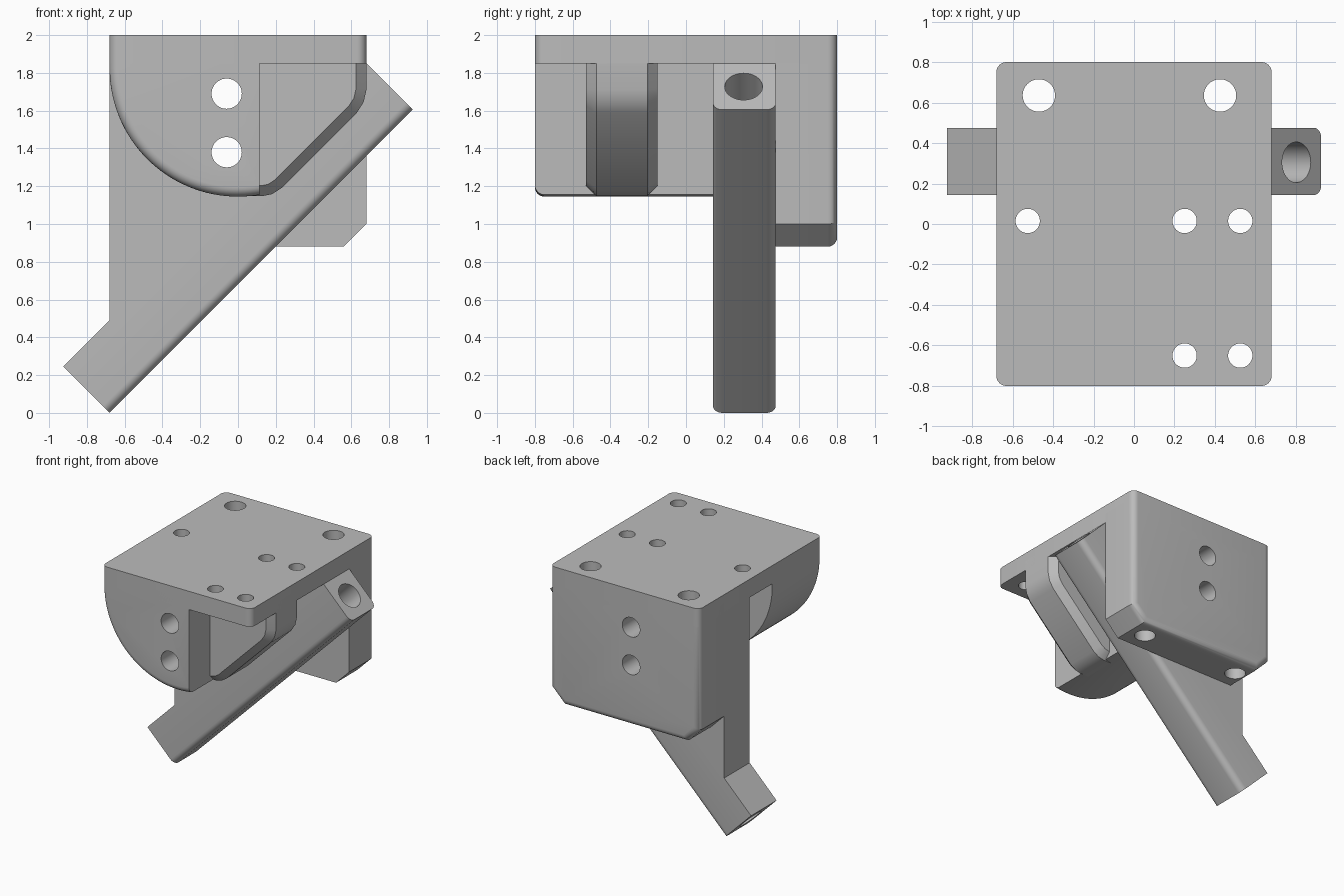
import bpy, bmesh
from math import sin, cos, pi, radians
from mathutils import Vector

cube = bpy.data.objects.get("Cube")
if cube:
    bpy.data.objects.remove(cube)

grey = bpy.data.materials.new("plain grey")
grey.use_nodes = True
tone = (0.5, 0.5, 0.5, 1)
grey.diffuse_color = tone
grey.node_tree.nodes["Principled BSDF"].inputs["Base Color"].default_value = tone

ROUND = 0.05
CUT_X = 0.115          # side face of the cheek and web
UNDER = 1.85           # underside of the top plate
TUCK = 1.93            # parts reach up into the plate


def finish(name, bm):
    bmesh.ops.recalc_face_normals(bm, faces=bm.faces)
    mesh = bpy.data.meshes.new(name)
    bm.to_mesh(mesh)
    bm.free()
    mesh.materials.append(grey)
    ob = bpy.data.objects.new(name, mesh)
    bpy.context.collection.objects.link(ob)
    return ob


def prism(name, points, start, depth, rule=None, width=ROUND, segments=6, slices=()):
    """Extrude an x-z outline along y, bevel chosen edges, slice it at planes of x."""
    bm = bmesh.new()
    face = bm.faces.new([bm.verts.new((x, start, z)) for x, z in points])
    out = bmesh.ops.extrude_face_region(bm, geom=[face])
    moved = [v for v in out["geom"] if isinstance(v, bmesh.types.BMVert)]
    bmesh.ops.translate(bm, verts=moved, vec=(0, depth, 0))
    bmesh.ops.recalc_face_normals(bm, faces=bm.faces)
    if rule:
        edges = [e for e in bm.edges if rule(e.verts[0].co, e.verts[1].co)]
        bmesh.ops.bevel(bm, geom=edges, offset=width, segments=segments,
                        profile=0.5, affect='EDGES')
    for x, side in slices:
        cut = bmesh.ops.bisect_plane(bm, geom=bm.verts[:] + bm.edges[:] + bm.faces[:],
                                     plane_co=(x, 0, 0), plane_no=(side, 0, 0),
                                     clear_outer=True)
        rim = [e for e in cut["geom_cut"] if isinstance(e, bmesh.types.BMEdge)]
        bmesh.ops.holes_fill(bm, edges=rim, sides=0)
    return finish(name, bm)


def drill(name, center, axis, radius, length):
    """Hidden round cutter."""
    bm = bmesh.new()
    turn = Vector((0, 0, 1)).rotation_difference(Vector(axis)).to_matrix().to_4x4()
    turn.translation = center
    bmesh.ops.create_cone(bm, cap_ends=True, segments=48, radius1=radius,
                          radius2=radius, depth=length, matrix=turn)
    ob = finish(name, bm)
    ob.hide_render = True
    ob.hide_viewport = True
    ob.display_type = 'WIRE'
    return ob


def cut(ob, cutters):
    for c in cutters:
        mod = ob.modifiers.new(c.name, 'BOOLEAN')
        mod.object = c
        mod.solver = 'EXACT'


# Top plate with rounded upright corners
plate = prism("top_plate", [(-0.68, UNDER), (0.68, UNDER), (0.68, 2), (-0.68, 2)],
              -0.8, 1.6, lambda a, b: abs(a.z - b.z) > 0.1)

# Half-round front cheek and the narrower web behind it
arc = [(-0.68 * cos(pi * i / 64), 1.825 - 0.68 * sin(pi * i / 64)) for i in range(65)]
half_round = [(-0.68, TUCK)] + arc + [(0.68, TUCK)]
cheek = prism("front_cheek", half_round, -0.8, 0.65,
              lambda a, b: max(a.y, b.y) < -0.79 and min(a.z, b.z) < TUCK - 0.01,
              slices=[(CUT_X, 1)])
web = prism("middle_web", half_round, -0.16, 0.31,
            slices=[(CUT_X, 1), (-0.235, -1)])

# Chamfered rib beside the cheek
rib = prism("side_rib",
            [(0.06, TUCK), (0.06, 1.147), (0.13, 1.148), (0.18, 1.158), (0.23, 1.19),
             (0.63, 1.59), (0.665, 1.645), (0.68, 1.71), (0.68, TUCK)],
            -0.53, 0.38, lambda a, b: abs(a.y - b.y) < 0.01, width=0.055, segments=1)

# Back block with chamfered lower corners
block = prism("back_block",
              [(-0.68, TUCK), (-0.68, 1), (-0.56, 0.88), (0.56, 0.88), (0.68, 1), (0.68, TUCK)],
              0.475, 0.325,
              lambda a, b: min(a.y, b.y) > 0.79 and min(a.z, b.z) < TUCK - 0.01)

# Sloping arm with the wall that joins it to the plate
arm = prism("sloping_arm",
            [(-0.68, 1.86), (-0.68, 0.49), (-0.925, 0.245), (-0.68, 0),
             (0.925, 1.605), (0.68, 1.85), (0.67, 1.86)],
            0.143, 0.332,
            lambda a, b: abs(a.y - b.y) < 0.01 and abs(a.x - b.x) > 1.5 and abs(a.z - b.z) > 1)

# Holes
plate_holes = [drill("plate_drill", (x, y, 1.95), (0, 0, 1), 0.06, 0.4)
               for x, y in [(-0.525, 0.015), (0.25, 0.015), (0.525, 0.015),
                            (0.25, -0.65), (0.525, -0.65)]]
tall_holes = [drill("tall_drill", (x, 0.635, 1.5), (0, 0, 1), 0.08, 2)
              for x in (-0.47, 0.425)]
cross_holes = [drill("cross_drill", (-0.06, 0, z), (0, 1, 0), 0.08, 2)
               for z in (1.69, 1.38)]
bore = drill("arm_drill", (0, 0.305, 0.925), (1, 0, 1), 0.1, 3)

cut(plate, plate_holes + tall_holes)
cut(block, tall_holes + cross_holes)
cut(arm, cross_holes + [bore])
cut(cheek, cross_holes)
cut(web, cross_holes)

# Smooth rounds, sharp edges
for ob in (plate, cheek, web, rib, block, arm):
    bpy.ops.object.select_all(action='DESELECT')
    bpy.context.view_layer.objects.active = ob
    ob.select_set(True)
    for mod in list(ob.modifiers):
        bpy.ops.object.modifier_apply(modifier=mod.name)
    bpy.ops.object.shade_smooth_by_angle(angle=radians(30))
